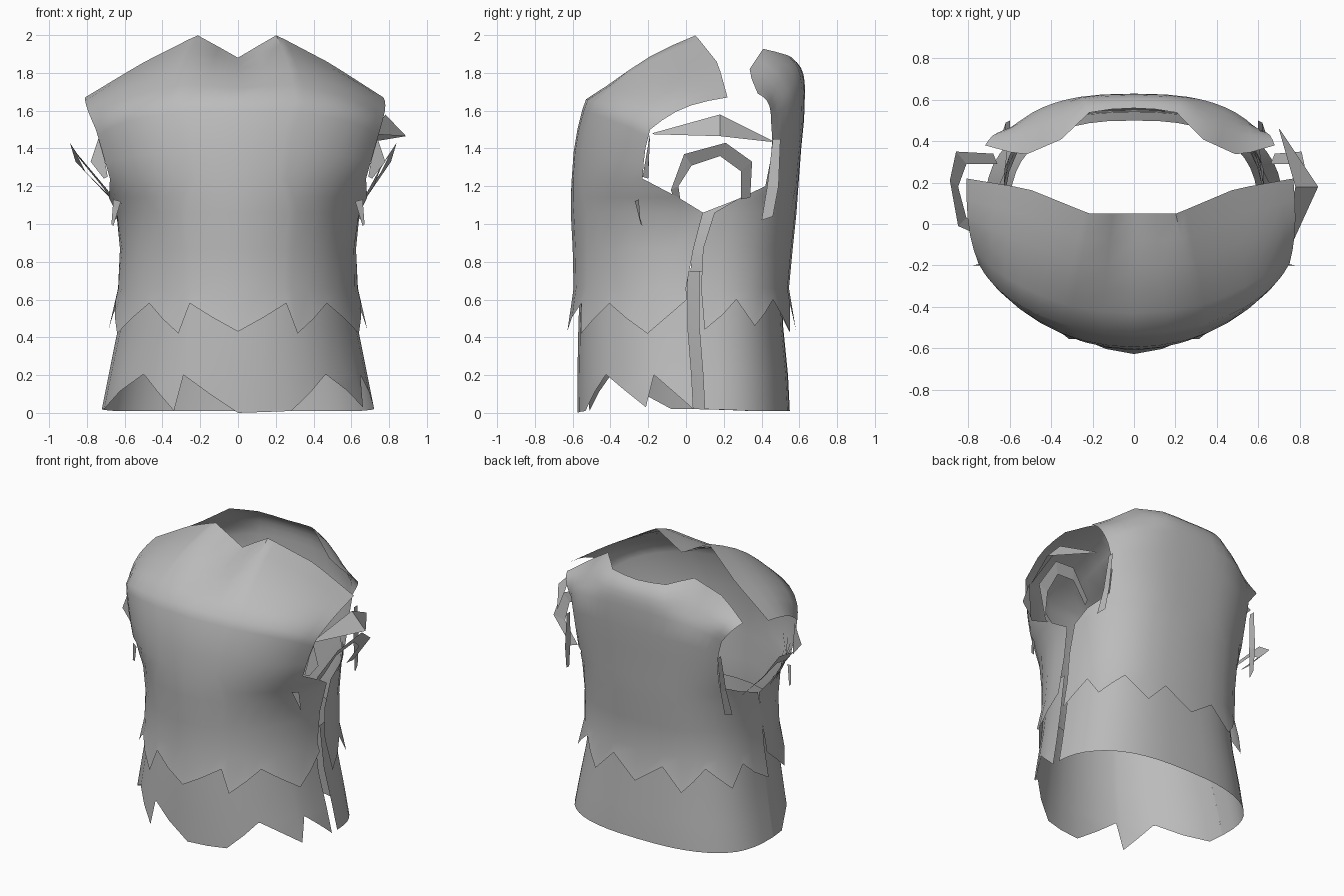
import bpy, bmesh, math
from mathutils import Vector

if "Cube" in bpy.data.objects:
    bpy.data.objects.remove(bpy.data.objects["Cube"])

grey = bpy.data.materials.new("grey_cloth")
grey.diffuse_color = (0.5, 0.5, 0.5, 1)
grey.use_nodes = True
grey.node_tree.nodes["Principled BSDF"].inputs["Base Color"].default_value = grey.diffuse_color
YC = 0.05  # depth of the side seam


def lerp(table, t):
    """Piecewise linear lookup; the first entry of each row is the key."""
    if t <= table[0][0]:
        return table[0][1:]
    for p, q in zip(table, table[1:]):
        if t <= q[0]:
            f = (t - p[0]) / (q[0] - p[0])
            return [a + (b - a) * f for a, b in zip(p[1:], q[1:])]
    return table[-1][1:]


def spow(v, p):
    return math.copysign(abs(v) ** p, v)


def finish(name, bm, smooth=True):
    me = bpy.data.meshes.new(name)
    bm.to_mesh(me)
    bm.free()
    me.materials.append(grey)
    ob = bpy.data.objects.new(name, me)
    bpy.context.collection.objects.link(ob)
    bpy.ops.object.select_all(action='DESELECT')
    ob.select_set(True)
    bpy.context.view_layer.objects.active = ob
    if smooth:
        bpy.ops.object.shade_smooth_by_angle(angle=math.radians(50))
    return ob


def panel(name, facing, hem, rows, power, top=None, bulge=0.03, drop=0.0):
    """Cloth panel: hem = (angle, z), rows = (z, half width, depth, edge depth)."""
    cols = []
    for p, q in zip(hem, hem[1:]):
        n = 2 if q[0] - p[0] > 14 else 1
        cols += [p[0] + (q[0] - p[0]) * i / n for i in range(n)]
    cols.append(hem[-1][0])

    def point(a, z):
        w, y, ye = lerp(rows, z)
        if facing > 0 and a > 0 and z < 1.12:
            ye += 0.06  # open slit along the right side
        c = max(-0.95, min(1, (ye - YC) / (y - YC)))
        t = a / 90 * math.acos(spow(c, 1 / power))
        return Vector((w * spow(math.sin(t), power),
                       YC + (y - YC) * spow(math.cos(t), power), z))

    z_top = rows[-1][0]
    bm = bmesh.new()
    grid = []
    for a in cols:
        u = abs(a) / 90
        # upper rows sink towards the arms so the shoulders round over
        sink = lambda z: z - drop * u ** 2 * max(0, (z - 1.24) / (z_top - 1.24))
        col = [point(a, lerp(hem, a)[0])] + [point(a, sink(r[0])) for r in rows[1:]]
        if top:
            x, y, z = lerp(top, u)
            end, start = Vector((math.copysign(x, a) - 0.02 * u, y, z)), col[-1]
            out = Vector((start.x * 0.6, facing * 0.7, 0.7)) * bulge
            for f in (0.2, 0.4, 0.6, 0.8, 1.0):
                col.append(start.lerp(end, f) + out * math.sin(f * math.pi))
        grid.append([bm.verts.new(v) for v in col])
    for c, d in zip(grid, grid[1:]):
        for i in range(len(c) - 1):
            quad = (c[i], d[i], d[i + 1], c[i + 1])
            bm.faces.new(quad if facing < 0 else quad[::-1])
    return finish(name, bm)


def strip(name, outer, inner):
    """Ribbon between two paths of equal length."""
    bm = bmesh.new()
    a = [bm.verts.new(p) for p in outer]
    b = [bm.verts.new(p) for p in inner]
    for i in range(len(a) - 1):
        bm.faces.new((a[i], a[i + 1], b[i + 1], b[i]))
    return finish(name, bm, False)


def mirrored(half):
    return [(-a, z) for a, z in reversed(half) if a > 0] + half


# Outer layer, front: ragged hem, armhole cut back, yoke over the shoulders
panel("outer_front", -1,
      mirrored([(0, .43), (24, .58), (28, .42), (48, .58), (70, .42), (90, .6)]),
      [(.42, .69, -.63, .02), (.66, .635, -.595, 0), (.87, .625, -.6, .04),
       (1.06, .645, -.61, .09), (1.14, .69, -.61, -.04), (1.24, .75, -.605, -.23),
       (1.38, .79, -.595, -.22), (1.5, .815, -.575, -.19), (1.6, .825, -.55, -.1),
       (1.66, .825, -.53, 0)],
      1.0,
      [(0, 0, .05, 1.88), (.07, .05, .05, 1.91), (.27, .21, .05, 2.0),
       (.55, .5, .17, 1.85), (1, .79, .22, 1.67)], 0.04, 0.16)

# Outer layer, back: narrower above the armholes, folding forward at the top
panel("outer_back", 1,
      mirrored([(0, .44), (12, .58), (24, .43), (41, .6), (61, .46), (72, .6), (90, .44)]),
      [(.42, .69, .585, .04), (.66, .635, .545, .02), (.87, .625, .565, .03),
       (1.06, .635, .585, .09), (1.13, .65, .59, .27), (1.2, .67, .595, .42),
       (1.4, .71, .61, .46), (1.55, .725, .625, .45), (1.7, .74, .63, .42)],
      0.77,
      [(0, 0, .56, 1.88), (.25, .2, .55, 1.89), (.45, .34, .41, 1.93),
       (.7, .52, .33, 1.81), (1, .7, .38, 1.69)], 0.03, 0.15)

# Inner layer showing below the outer hem
panel("inner_front", -1,
      [(-90, .02), (-80, .02), (-46, .21), (-27, .01), (-24, .21), (0, 0),
       (22, .01), (43, .21), (67, .03), (72, .21), (90, .02)],
      [(0, .725, -.575, .04), (.2, .685, -.575, .03), (.45, .635, -.57, .01),
       (.75, .6, -.56, .01)], 0.95)
panel("inner_back", 1,
      mirrored([(0, .01), (15, .01), (30, .01), (45, .01), (60, .01), (75, .015), (90, .02)]),
      [(0, .725, .55, .04), (.2, .685, .54, .03), (.45, .635, .515, .01),
       (.75, .6, .5, .01)], 0.77)

# Torn ribbons curling out of each armhole
for side, reach in ((1, 0), (-1, .05)):
    label = "right" if side > 0 else "left"
    outer = [(.64, -.05, 1.09), (.69, -.08, 1.18), (.80 + reach, -.01, 1.37),
             (.84 + reach, .21, 1.43), (.81 + reach, .35, 1.33), (.68, .34, 1.14)]
    inner = [(.67, -.03, 1.13), (.72, -.04, 1.2), (.76 + reach, .03, 1.31),
             (.80 + reach, .18, 1.36), (.76 + reach, .29, 1.28), (.66, .29, 1.13)]
    flip = lambda pts: [(side * x, y, z) for x, y, z in pts]
    strip(label + "_armhole_ribbon", flip(outer), flip(inner))
    # torn tabs in front of and behind the armhole
    strip(label + "_front_tab", flip([(.62, -.27, 1.12), (.66, -.23, .99)]),
          flip([(.66, -.25, 1.13), (.67, -.24, 1.0)]))
    strip(label + "_back_tab", flip([(.60, .46, 1.45), (.62, .43, 1.2), (.65, .40, 1.02)]),
          flip([(.60, .5, 1.45), (.62, .49, 1.2), (.63, .46, 1.04)]))
    strip(label + "_edge_rag", flip([(.73, -.19, 1.48), (.69, -.23, 1.25)]),
          flip([(.78, -.2, 1.33), (.71, -.2, 1.24)]))

# Loose piece of cloth stretched across the right armhole
strip("right_cross_rag", [(.72, -.18, 1.48), (.78, .18, 1.58), (.7, .46, 1.44)],
      [(.73, -.17, 1.475), (.89, .18, 1.465), (.71, .45, 1.435)])
